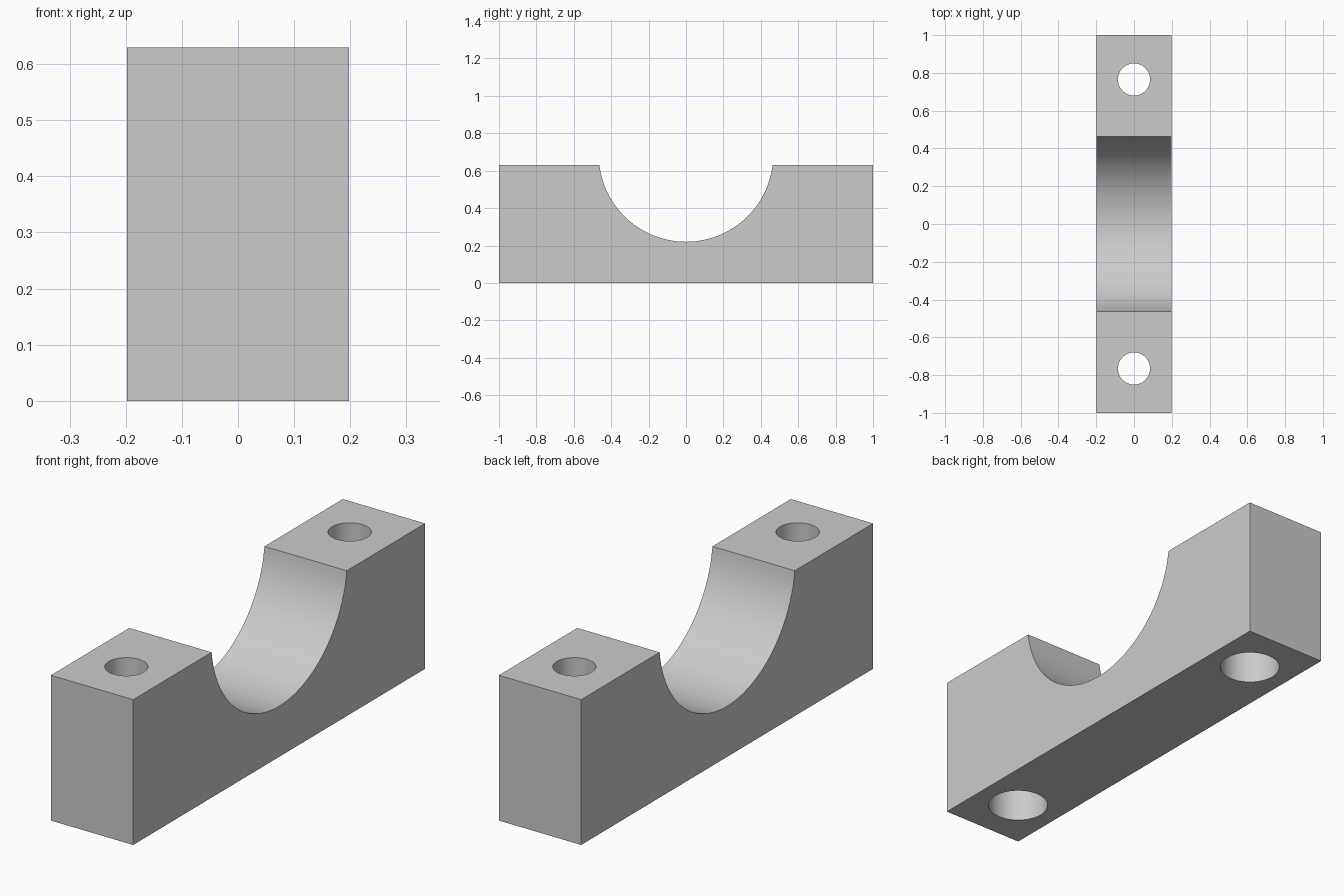
import bpy, bmesh
from math import asin, cos, sin, pi

WIDTH, HEIGHT, HALF_LENGTH = 0.395, 0.63, 1.0
SADDLE_R, SADDLE_Z, SADDLE_HALF = 0.4665, 0.6865, 0.463
HOLE_Y, HOLE_R = 0.765, 0.085
BORE_R, BORE_DEPTH = 0.125, 0.3
SEGMENTS = 64

cube = bpy.data.objects.get("Cube")
if cube:
    bpy.data.objects.remove(cube, do_unlink=True)

grey = bpy.data.materials.new("plain grey")
grey.use_nodes = True
colour = (0.6, 0.6, 0.6, 1)
grey.diffuse_color = colour
grey.node_tree.nodes["Principled BSDF"].inputs["Base Color"].default_value = colour


def new_object(name, bm):
    bmesh.ops.recalc_face_normals(bm, faces=bm.faces)
    mesh = bpy.data.meshes.new(name)
    bm.to_mesh(mesh)
    bm.free()
    mesh.materials.append(grey)
    obj = bpy.data.objects.new(name, mesh)
    bpy.context.collection.objects.link(obj)
    return obj


# Clamp body: side profile with a round saddle, extruded across the width
half_angle = asin(SADDLE_HALF / SADDLE_R)
profile = [(HALF_LENGTH, HEIGHT), (HALF_LENGTH, 0), (-HALF_LENGTH, 0), (-HALF_LENGTH, HEIGHT)]
for i in range(SEGMENTS + 1):
    a = half_angle * (2 * i / SEGMENTS - 1)
    z = HEIGHT if i in (0, SEGMENTS) else SADDLE_Z - SADDLE_R * cos(a)
    profile.append((SADDLE_R * sin(a), z))
bm = bmesh.new()
face = bm.faces.new([bm.verts.new((-WIDTH / 2, y, z)) for y, z in profile])
side = bmesh.ops.extrude_face_region(bm, geom=[face])
bmesh.ops.translate(bm, vec=(WIDTH, 0, 0),
                    verts=[v for v in side["geom"] if isinstance(v, bmesh.types.BMVert)])
body = new_object("clamp_half", bm)


# Bolt holes: stepped cutters, wider at the underside
def bolt_cutter(name, y):
    bm = bmesh.new()
    steps = [(BORE_R, -0.1), (BORE_R, BORE_DEPTH), (HOLE_R, BORE_DEPTH), (HOLE_R, HEIGHT + 0.1)]
    rings = [[bm.verts.new((r * cos(2 * pi * i / SEGMENTS), y + r * sin(2 * pi * i / SEGMENTS), z))
              for i in range(SEGMENTS)] for r, z in steps]
    for low, high in zip(rings, rings[1:]):
        for i in range(SEGMENTS):
            j = (i + 1) % SEGMENTS
            bm.faces.new((low[i], low[j], high[j], high[i]))
    bm.faces.new(rings[0])
    bm.faces.new(rings[-1])
    return new_object(name, bm)


bpy.ops.object.select_all(action="DESELECT")
body.select_set(True)
bpy.context.view_layer.objects.active = body
for name, y in (("front_hole", -HOLE_Y), ("back_hole", HOLE_Y)):
    cutter = bolt_cutter(name, y)
    mod = body.modifiers.new(name, "BOOLEAN")
    mod.operation, mod.solver, mod.object = "DIFFERENCE", "EXACT", cutter
    bpy.ops.object.modifier_apply(modifier=name)
    bpy.data.objects.remove(cutter, do_unlink=True)

# Smooth curved walls, crisp edges
bpy.ops.object.shade_smooth_by_angle(angle=pi / 6)
